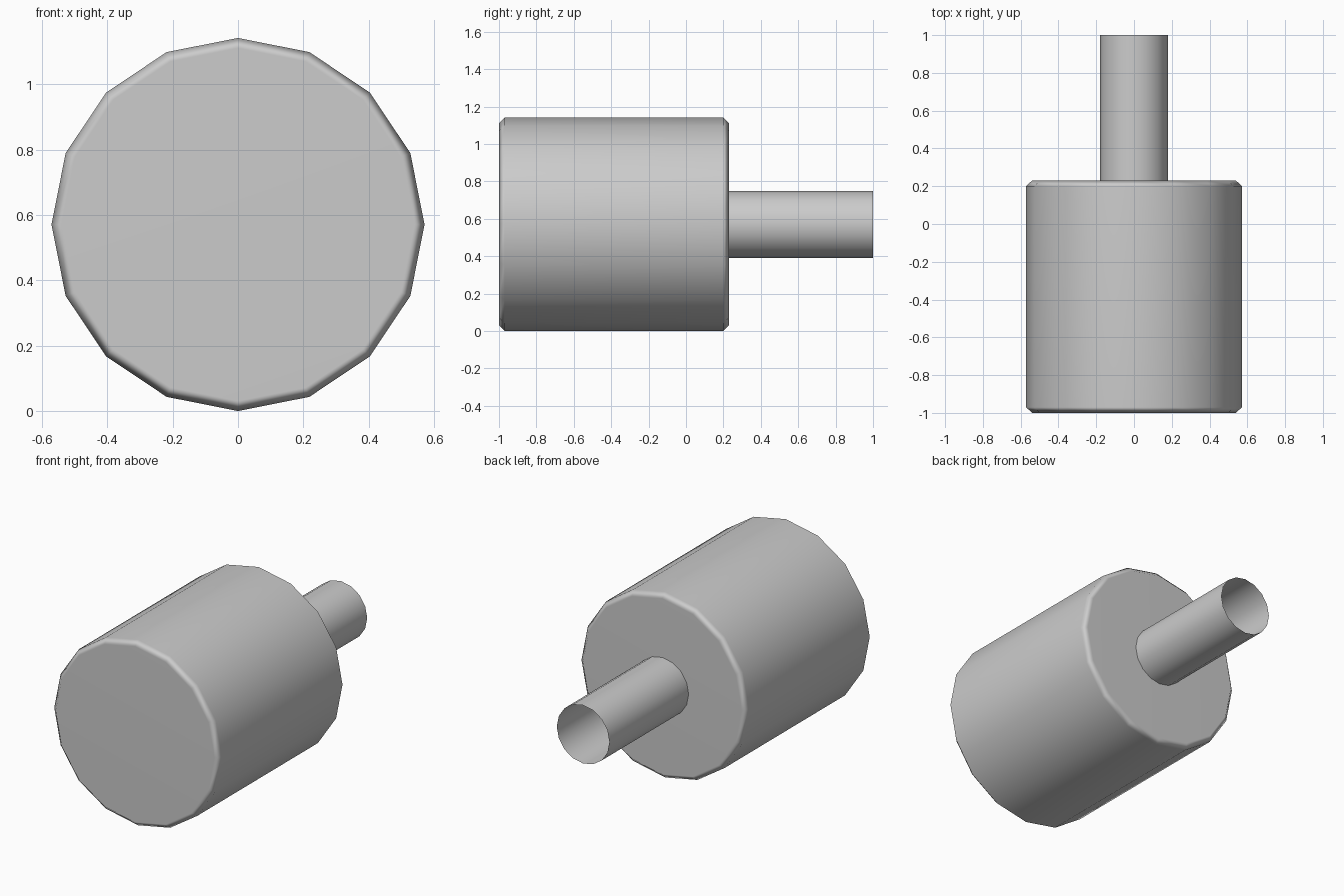
import bpy, bmesh, math

if "Cube" in bpy.data.objects:
    bpy.data.objects.remove(bpy.data.objects["Cube"])

SIDES = 16
CENTRE_Z = 0.571


def lathe(name, profile, cap):
    """Spin (radius, y) rings around the y axis; optionally cap both ends."""
    bm = bmesh.new()
    rings = []
    for r, y in profile:
        rings.append([bm.verts.new((r * math.cos(a), y, CENTRE_Z + r * math.sin(a)))
                      for a in (2 * math.pi * i / SIDES for i in range(SIDES))])
    for a, b in zip(rings, rings[1:]):
        for i in range(SIDES):
            j = (i + 1) % SIDES
            bm.faces.new((a[i], b[i], b[j], a[j]))
    if cap:
        bm.faces.new(rings[0])
        bm.faces.new(rings[-1][::-1])
    for f in bm.faces:
        f.smooth = True
    mesh = bpy.data.meshes.new(name)
    bm.to_mesh(mesh)
    bm.free()
    obj = bpy.data.objects.new(name, mesh)
    bpy.context.collection.objects.link(obj)
    return obj


# Drum body with chamfered rims; weighted normals keep the caps flat
drum = lathe("drum_body", [(0.54, -1.0), (0.571, -0.97), (0.571, 0.20), (0.54, 0.23)], True)
drum.modifiers.new("flat_caps", 'WEIGHTED_NORMAL').keep_sharp = True

# Thin open-ended pipe at the back
lathe("rear_pipe", [(0.179, 0.23), (0.179, 1.0)], False)
